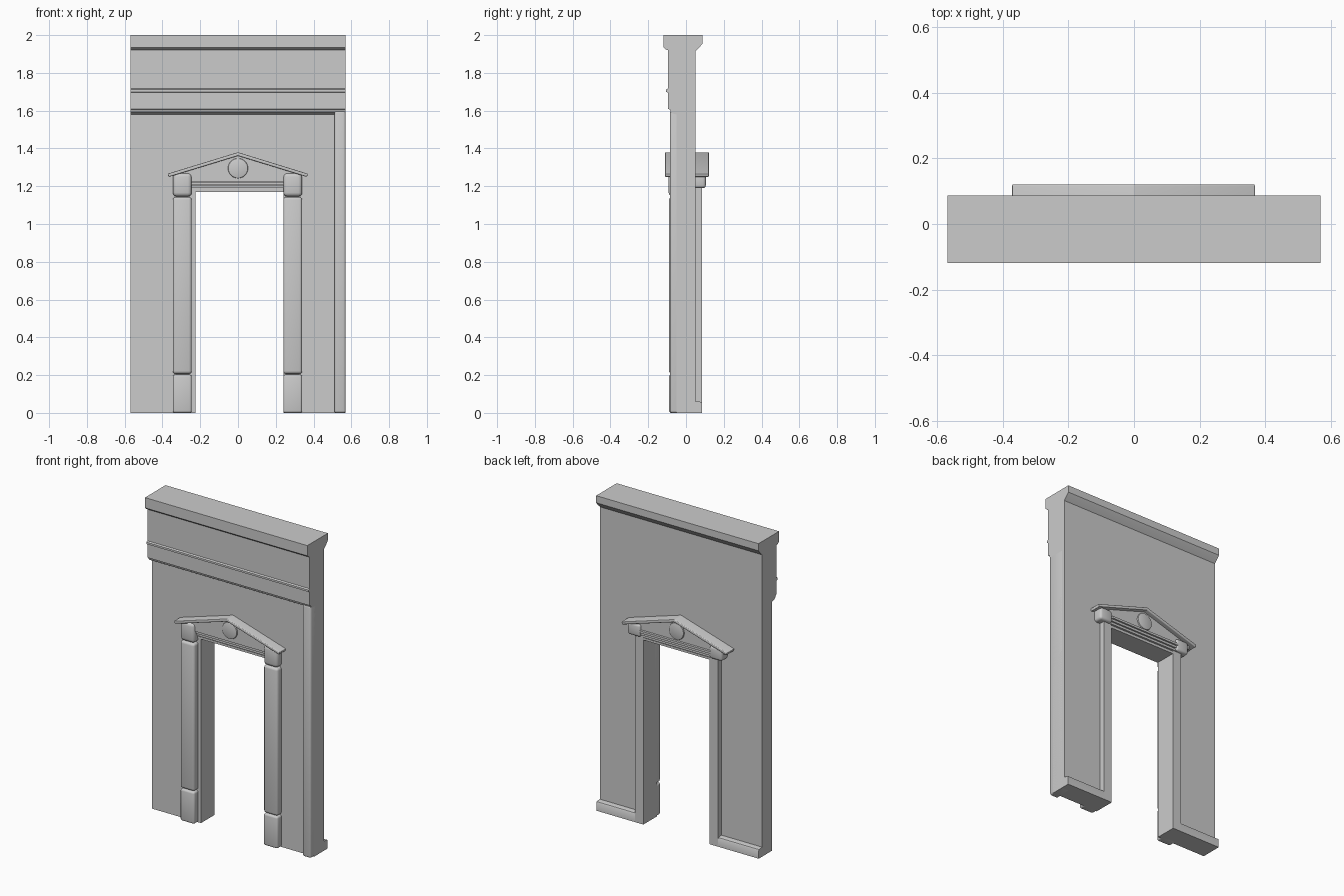
import bpy, bmesh, math
from mathutils import Matrix

cube = bpy.data.objects.get("Cube")
if cube:
    bpy.data.objects.remove(cube, do_unlink=True)

stone = bpy.data.materials.new("grey stone")
stone.use_nodes = True
GREY = (0.6, 0.6, 0.6, 1)
stone.diffuse_color = GREY
stone.node_tree.nodes["Principled BSDF"].inputs["Base Color"].default_value = GREY


def finish(name, bm, bevel=0, segments=3):
    bmesh.ops.recalc_face_normals(bm, faces=bm.faces)
    mesh = bpy.data.meshes.new(name)
    bm.to_mesh(mesh)
    bm.free()
    mesh.materials.append(stone)
    ob = bpy.data.objects.new(name, mesh)
    bpy.context.collection.objects.link(ob)
    bpy.ops.object.select_all(action="DESELECT")
    ob.select_set(True)
    bpy.context.view_layer.objects.active = ob
    if bevel:
        mod = ob.modifiers.new("Soft edges", "BEVEL")
        mod.width, mod.segments = bevel, segments
        bpy.ops.object.modifier_apply(modifier=mod.name)
    bpy.ops.object.shade_smooth_by_angle(angle=math.radians(35))
    return ob


def prism(name, outline, axis, lo, hi, bevel=0):
    """Extrude an (x, z) outline along y, or a (y, z) outline along x."""
    bm = bmesh.new()
    place = (lambda u, v: (u, lo, v)) if axis == "y" else (lambda u, v: (lo, u, v))
    face = bm.faces.new([bm.verts.new(place(u, v)) for u, v in outline])
    ext = bmesh.ops.extrude_face_region(bm, geom=[face])
    verts = [g for g in ext["geom"] if isinstance(g, bmesh.types.BMVert)]
    step = hi - lo
    bmesh.ops.translate(bm, verts=verts, vec=(0, step, 0) if axis == "y" else (step, 0, 0))
    return finish(name, bm, bevel)


def box(name, x0, x1, y0, y1, z0, z1, bevel=0):
    return prism(name, [(x0, z0), (x1, z0), (x1, z1), (x0, z1)], "y", y0, y1, bevel)


W = 0.57
DOOR_R, DOOR_L, DOOR_TOP = -0.225, 0.24, 1.17

# Wall with the doorway cut through
prism("wall", [(-W, 0), (DOOR_R, 0), (DOOR_R, DOOR_TOP), (DOOR_L, DOOR_TOP),
               (DOOR_L, 0), (W, 0), (W, 1.95), (-W, 1.95)], "y", -0.05, 0.05)

# Frieze and cornice, one section running the full width
prism("entablature", [(0.05, 1.58), (-0.05, 1.58), (-0.065, 1.583), (-0.08, 1.592),
                      (-0.085, 1.605), (-0.095, 1.61), (-0.095, 1.695), (-0.105, 1.7),
                      (-0.105, 1.712), (-0.095, 1.717), (-0.095, 1.92), (-0.106, 1.923),
                      (-0.119, 1.935), (-0.119, 2), (0.087, 2), (0.087, 1.955),
                      (0.075, 1.94), (0.055, 1.92), (0.05, 1.915)], "x", -W, W)

# Pilaster on one end of the wall
box("end_pilaster", 0.51, W, -0.085, 0.04, 0, 1.6, 0.012)

# Front columns on plinths, with capitals
for side, x0, x1 in (("right", -0.345, -0.245), ("left", 0.24, 0.34)):
    box(side + "_column_base", x0, x1, -0.09, -0.02, 0, 0.203, 0.012)
    box(side + "_column_shaft", x0, x1, -0.09, -0.02, 0.207, 1.143, 0.015)
    box(side + "_capital", x0, x1, -0.092, -0.02, 1.146, 1.27, 0.02)

# Back door jambs, brackets and skirting
for side, x0, x1 in (("right", -0.285, DOOR_R), ("left", DOOR_L, 0.3)):
    box(side + "_back_jamb", x0, x1, 0.04, 0.085, 0, 1.2)
    out0, out1 = (x0 - 0.04, x1 - 0.01) if x0 < 0 else (x0 + 0.01, x1 + 0.04)
    box(side + "_back_bracket", out0, out1, 0.03, 0.105, 1.19, 1.27, 0.015)
for side, x0, x1 in (("right", -W, -0.285), ("left", 0.3, W)):
    prism(side + "_skirting", [(0.04, 0), (0.085, 0), (0.085, 0.05), (0.081, 0.056),
                               (0.07, 0.06), (0.04, 0.06)], "x", x0, x1)

# Stepped lintel, the same on both faces
for i, z in enumerate((DOOR_TOP, 1.19, 1.206, 1.222)):
    grow = 0.008 * i
    box(f"lintel_step_{i + 1}", -0.25, 0.25, -0.055 - grow, 0.083 + grow, z, z + 0.014)
box("lintel_core", -0.25, 0.25, -0.052, 0.078, DOOR_TOP + 0.002, 1.24)

# Pediment: recessed triangle under a raking roof, with a round medallion
prism("tympanum", [(-0.34, 1.235), (0.34, 1.235), (0.34, 1.262), (0, 1.365), (-0.34, 1.262)],
      "y", -0.08, 0.092)
prism("pediment_roof", [(-0.373, 1.266), (0, 1.38), (0.37, 1.266), (0.365, 1.249),
                        (0, 1.361), (-0.367, 1.249)], "y", -0.111, 0.121, 0.004)
bm = bmesh.new()
bmesh.ops.create_cone(bm, cap_ends=True, segments=40, radius1=0.053, radius2=0.053,
                      depth=0.19, matrix=Matrix.Translation((0, 0.006, 1.295))
                      @ Matrix.Rotation(math.pi / 2, 4, "X"))
finish("medallion", bm, 0.006, 2)
